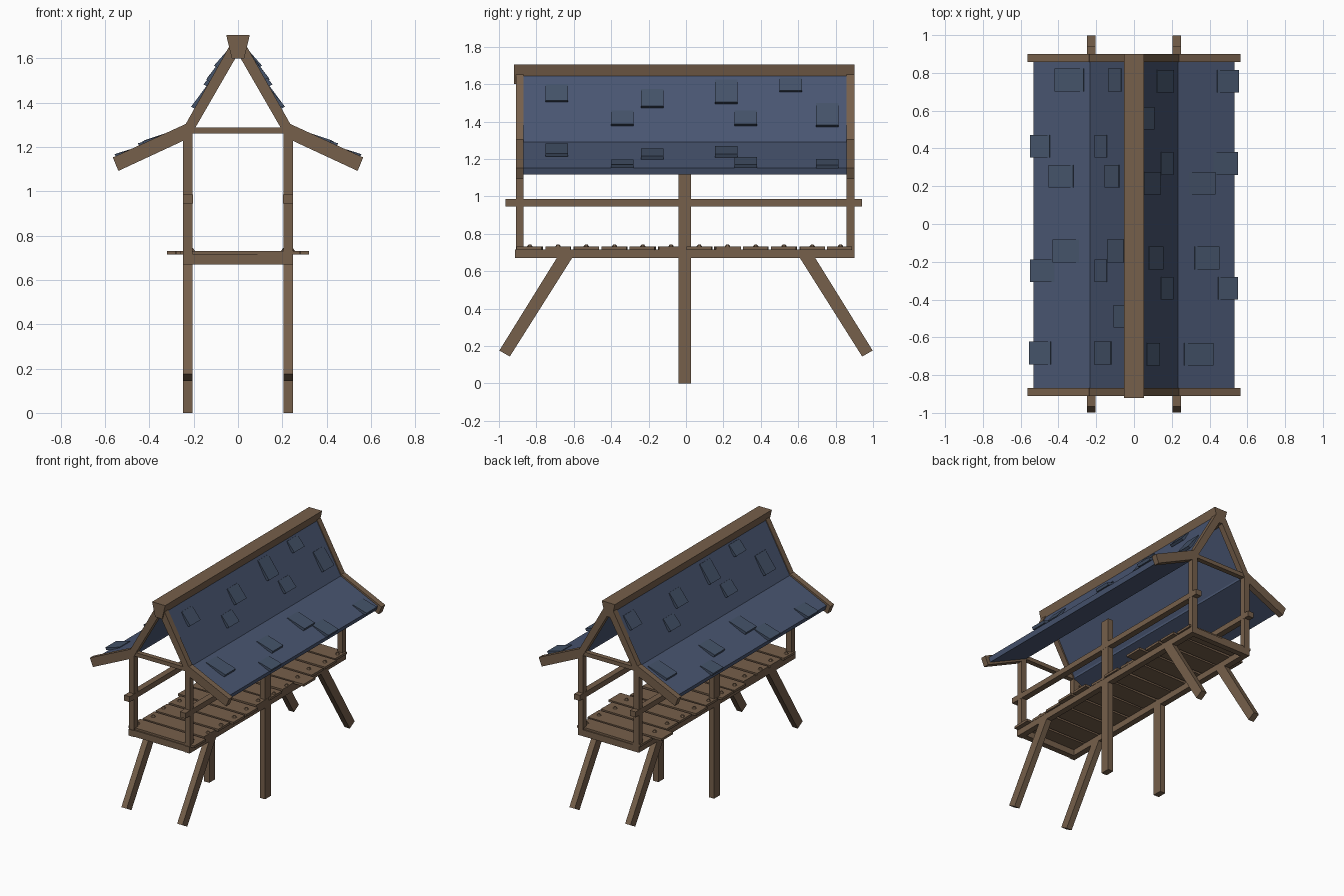
import bpy, bmesh, math, random
from mathutils import Vector, Matrix

if "Cube" in bpy.data.objects:
    bpy.data.objects.remove(bpy.data.objects["Cube"])

random.seed(4)


def material(name, color):
    m = bpy.data.materials.new(name)
    m.diffuse_color = (*color, 1)
    m.use_nodes = True
    m.node_tree.nodes["Principled BSDF"].inputs["Base Color"].default_value = m.diffuse_color
    return m


WOOD = material("wood", (0.18, 0.115, 0.07))
BLUE = material("roof_blue", (0.066, 0.092, 0.165))
TILE = material("tile_blue", (0.058, 0.085, 0.14))


def finish(bm, name, mat):
    bmesh.ops.recalc_face_normals(bm, faces=bm.faces)
    me = bpy.data.meshes.new(name)
    bm.to_mesh(me)
    bm.free()
    me.materials.append(mat)
    ob = bpy.data.objects.new(name, me)
    bpy.context.collection.objects.link(ob)
    return ob


def box(name, lo, hi, mat=WOOD, turn=0):
    lo, hi = Vector(lo), Vector(hi)
    bm = bmesh.new()
    bmesh.ops.create_cube(bm, size=1)
    bmesh.ops.scale(bm, vec=hi - lo, verts=bm.verts)
    bmesh.ops.rotate(bm, matrix=Matrix.Rotation(turn, 3, 'Z'), verts=bm.verts)
    bmesh.ops.translate(bm, vec=(lo + hi) / 2, verts=bm.verts)
    return finish(bm, name, mat)


def prism(name, pts, a, b, axis='y', mat=WOOD):
    """Extrude a profile: (x, z) along y, or (y, z) along x."""
    bm = bmesh.new()
    put = (lambda p, t: (p[0], t, p[1])) if axis == 'y' else (lambda p, t: (t, p[0], p[1]))
    face = bm.faces.new([bm.verts.new(put(p, a)) for p in pts])
    ext = bmesh.ops.extrude_face_region(bm, geom=[face])
    vs = [v for v in ext['geom'] if isinstance(v, bmesh.types.BMVert)]
    bmesh.ops.translate(bm, vec=(0, b - a, 0) if axis == 'y' else (b - a, 0, 0), verts=vs)
    return finish(bm, name, mat)


def flip(pts, s):
    return [(s * x, z) for x, z in pts]


# Ridge beam
prism("ridge_beam", [(-.053, 1.705), (.053, 1.705), (.028, 1.60), (-.028, 1.60)], -.92, .90)

# Roof gables: rafters, ties and corner posts at both ends
steep = [(.012, 1.60), (.036, 1.66), (.238, 1.30), (.195, 1.283)]
shallow = [(.195, 1.283), (.238, 1.303), (.565, 1.153), (.54, 1.092), (.215, 1.243)]
for end, y0, y1 in (("front", -.91, -.868), ("back", .858, .90)):
    for side, s in (("right", 1), ("left", -1)):
        prism(f"{end}_{side}_steep_rafter", flip(steep, s), y0, y1)
        prism(f"{end}_{side}_eave_rafter", flip(shallow, s), y0, y1)
        box(f"{end}_{side}_post", (s * .2265 - .0215, y0, .67), (s * .2265 + .0215, y1, 1.26))
    box(f"{end}_tie_beam", (-.21, y0 + .003, 1.26), (.21, y1 - .003, 1.289))
    box(f"{end}_floor_beam", (-.248, y0, .67), (.248, y1, .717))

# Roof panels
upper = [(.035, 1.65), (.234, 1.292), (.207, 1.277), (.012, 1.63)]
lower = [(.234, 1.292), (.533, 1.152), (.522, 1.118), (.207, 1.262), (.207, 1.277)]
for side, s in (("right", 1), ("left", -1)):
    prism(f"{side}_upper_roof", flip(upper, s), -.868, .858, mat=BLUE)
    prism(f"{side}_lower_roof", flip(lower, s), -.868, .858, mat=BLUE)

# Side frames: centre posts, rails, floor beams, slanted braces
for side, s in (("right", 1), ("left", -1)):
    a, b = s * .2265 - .0215, s * .2265 + .0215
    box(f"{side}_centre_post", (a, -.04, 0), (b, .028, 1.16))
    box(f"{side}_rail", (a - .001, -.965, .945), (b + .001, .94, .985))
    box(f"{side}_floor_beam", (a, -.915, .67), (b, .898, .717))
    for end, t in (("front", -1), ("back", 1)):
        brace = [(.60, .685), (.682, .685), (.998, .176), (.942, .144)]
        prism(f"{side}_{end}_brace", [(t * y, z) for y, z in brace], a, b, axis='x')

# Floor planks with nail heads
for i in range(12):
    y = -.835 + i * .151
    ends = [random.choice((.25, .26, .28, .32)) for _ in range(2)]
    box(f"plank_{i + 1}", (-ends[0], y - .067, .714), (ends[1], y + .067, .731),
        turn=random.uniform(-.02, .02))
    for x in (-.225, .225):
        bm = bmesh.new()
        bmesh.ops.create_cone(bm, cap_ends=True, segments=6, radius1=.017, radius2=.006, depth=.014,
                              matrix=Matrix.Translation((x + random.uniform(-.02, .02), y, .737)))
        finish(bm, f"nail_{i + 1}", WOOD)

# Loose shingles: (y, top x, bottom x); the left side is the right turned half round
upper_tiles = [(-.69, .065, .135), (-.34, .142, .205), (-.18, .078, .152), (.215, .05, .14),
               (.32, .142, .205), (.56, .045, .105), (.755, .12, .208)]
lower_tiles = [(-.69, .265, .42), (-.34, .445, .55), (-.18, .32, .45), (.215, .29, .43),
               (.32, .42, .55), (.755, .44, .555)]


def shingle(name, y, x0, x1, line, s):
    p, q = Vector(line[0]), Vector(line[1])
    d = (q - p).normalized()
    n = Vector((-d.y, d.x))
    on = lambda x: p + (q - p) * ((x - p.x) / (q.x - p.x))
    top = on(x0)
    low = on(x1 - n.x * .02)
    prof = [top + n * .005, low + n * .024, low + n * .004, top - n * .012]
    yc = y if s > 0 else .072 - y
    prism(name, flip([tuple(v) for v in prof], s), yc - .06, yc + .06, mat=TILE)


for side, s in (("right", 1), ("left", -1)):
    for i, (y, x0, x1) in enumerate(upper_tiles):
        shingle(f"{side}_upper_shingle_{i + 1}", y, x0, x1, upper[:2], s)
    for i, (y, x0, x1) in enumerate(lower_tiles):
        shingle(f"{side}_lower_shingle_{i + 1}", y, x0, x1, lower[:2], s)
